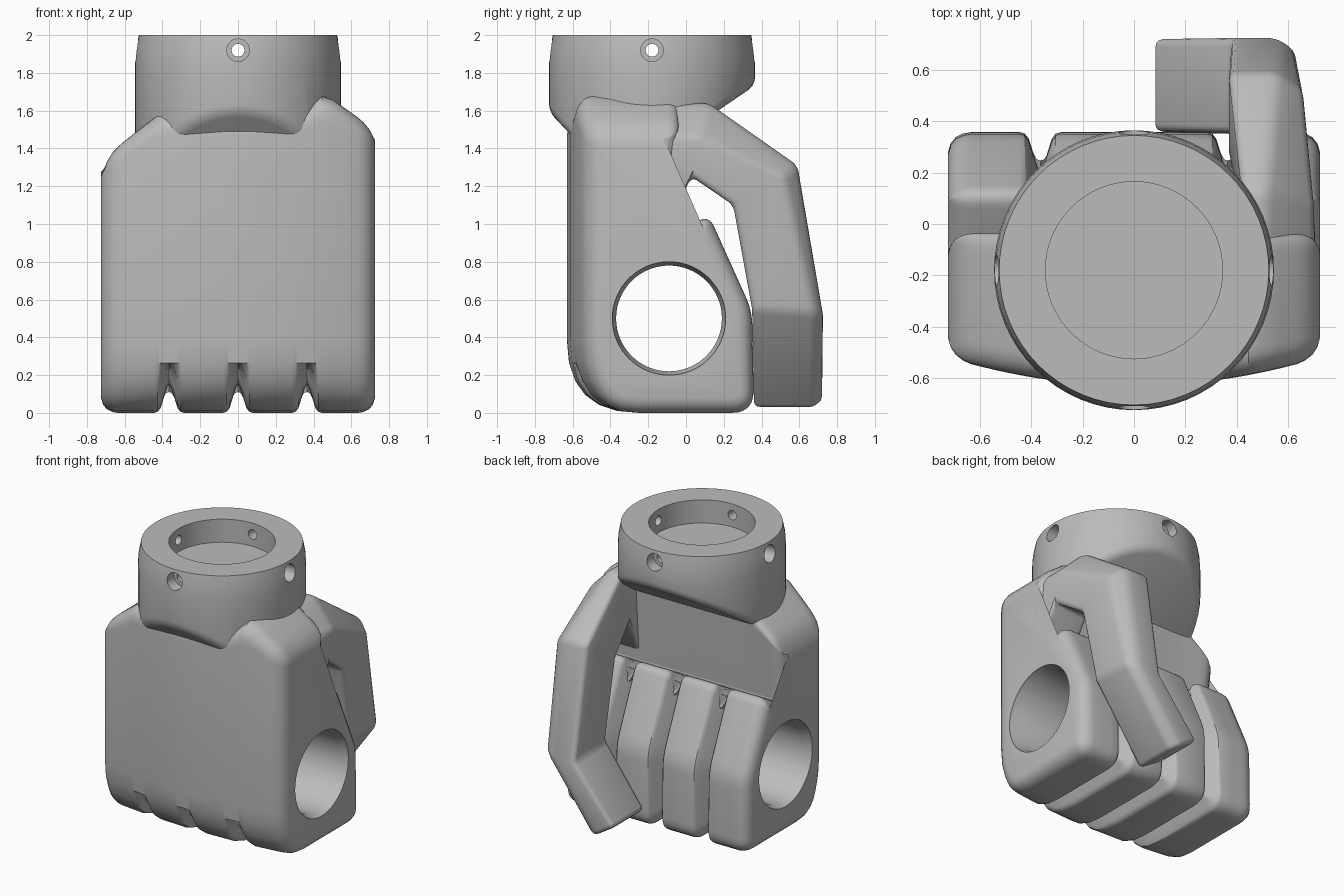
import bpy, bmesh, math
from mathutils import Vector, Matrix

if "Cube" in bpy.data.objects:
    bpy.data.objects.remove(bpy.data.objects["Cube"], do_unlink=True)

grey = bpy.data.materials.new("plain grey")
grey.use_nodes = True
grey.diffuse_color = (0.5, 0.5, 0.5, 1)
grey.node_tree.nodes["Principled BSDF"].inputs["Base Color"].default_value = (0.5, 0.5, 0.5, 1)


def finish(name, bm):
    bmesh.ops.recalc_face_normals(bm, faces=bm.faces)
    mesh = bpy.data.meshes.new(name)
    bm.to_mesh(mesh)
    bm.free()
    mesh.materials.append(grey)
    ob = bpy.data.objects.new(name, mesh)
    bpy.context.collection.objects.link(ob)
    return ob


def loft(rings):
    """Skin a list of equal-length closed rings and cap both ends."""
    bm = bmesh.new()
    rows = [[bm.verts.new(p) for p in ring] for ring in rings]
    n = len(rows[0])
    for a, b in zip(rows, rows[1:]):
        for i in range(n):
            bm.faces.new((a[i], a[(i + 1) % n], b[(i + 1) % n], b[i]))
    bm.faces.new(rows[0])
    bm.faces.new(rows[-1])
    return bm


def turned(profile, matrix, seg=64):
    """Solid of revolution from (height, radius) pairs along local z."""
    angles = [2 * math.pi * i / seg for i in range(seg)]
    return loft([[matrix @ Vector((r * math.cos(a), r * math.sin(a), h)) for a in angles]
                 for h, r in profile])


def use(ob):
    bpy.ops.object.select_all(action='DESELECT')
    ob.select_set(True)
    bpy.context.view_layer.objects.active = ob


def cut(ob, bm):
    cutter = finish("cutter", bm)
    cutter.hide_render = True
    mod = ob.modifiers.new("cut", 'BOOLEAN')
    mod.operation = 'DIFFERENCE'
    mod.solver = 'EXACT'
    mod.object = cutter
    use(ob)
    bpy.ops.object.modifier_apply(modifier=mod.name)
    bpy.data.objects.remove(cutter, do_unlink=True)


def smooth(ob, angle=35):
    use(ob)
    bpy.ops.object.shade_smooth_by_angle(angle=math.radians(angle))


def rounded(points, steps=6):
    """Round each (y, z, radius) corner of a closed outline."""
    out = []
    for i, (y, z, r) in enumerate(points):
        p = Vector((y, z))
        a = p + (Vector(points[i - 1][:2]) - p).normalized() * r
        b = p + (Vector(points[(i + 1) % len(points)][:2]) - p).normalized() * r
        for k in range(steps + 1):
            t = k / steps
            out.append(a * (1 - t) ** 2 + p * 2 * t * (1 - t) + b * t * t)
    return out


def normals(outline):
    res = []
    for i, p in enumerate(outline):
        d = (outline[(i + 1) % len(outline)] - outline[i - 1]).normalized()
        res.append(Vector((d.y, -d.x)))
    return res


def interp(table, x):
    for (x0, v0), (x1, v1) in zip(table, table[1:]):
        if x <= x1:
            return v0 + (v1 - v0) * (x - x0) / (x1 - x0)
    return table[-1][1]


def clamp(v):
    return max(0.0, min(1.0, v))


# Fist: side outline swept across the hand, pinched between the fingers
side = rounded([(-0.63, 1.6, 0.12), (-0.63, 0, 0.38), (0.36, 0, 0.12), (0.35, 0.54, 0.08),
                (0.12, 1.05, 0.07), (-0.1, 0.92, 0.02), (-0.03, 1.6, 0.08)])
outward = normals(side)
top_line = [(-0.725, 1.3), (-0.68, 1.37), (-0.6, 1.44), (-0.42, 1.58), (0, 1.58),
            (0.36, 1.62), (0.45, 1.68), (0.5, 1.66), (0.725, 1.5)]
half = 0.725
end_inset = [(0, 0.08), (0.01, 0.045), (0.03, 0.02), (0.06, 0.005), (0.09, 0)]
groove = [(0, 0.15), (0.012, 0.13), (0.045, 0.025), (0.06, 0.006), (0.08, 0)]
knuckle_gaps = (-0.365, 0, 0.365)

stations = {round(s * (half - d), 4) for d, _ in end_inset for s in (-1, 1)}
stations |= {round(g + s * d, 4) for g in knuckle_gaps for d, _ in groove for s in (-1, 1)}
stations |= {-0.6, -0.53, 0.5, 0.57}


def fist_ring(x):
    edge = interp(end_inset, half - abs(x))
    pinch = max(interp(groove, abs(x - g)) for g in knuckle_gaps)
    ring = []
    for p, n in zip(side, outward):
        if p.x > -0.05:
            w = 1 if p.y < 1.06 else 0
        else:
            w = clamp((0.25 - p.y) / 0.08)
        y, z = p.x, p.y
        if z > 1.1:
            z = 1.1 + (z - 1.1) * (interp(top_line, x) - 1.1) / 0.5
        if y < -0.3:
            y += 0.11 * (x / half) ** 2 * clamp((-0.3 - y) / 0.3)
        d = edge + pinch * w
        ring.append((x, y - n.x * d, z - n.y * d))
    return ring


fist = finish("fist", loft([fist_ring(x) for x in sorted(stations)]))

# Grip hole with a flared rim at both ends
across = Matrix.Translation((0, -0.09, 0.5)) @ Matrix.Rotation(math.pi / 2, 4, 'Y')
cut(fist, turned([(-0.8, 0.3), (-0.71, 0.3), (-0.67, 0.28), (0.67, 0.28), (0.71, 0.3), (0.8, 0.3)],
                 across))
smooth(fist)

# Thumb: bent bar, each section given as top edge, shoulder, outer side, inner side
thumb_rings = [
    [(0.44, -0.4, 1.63), (0.5, -0.4, 1.63), (0.71, -0.4, 1.46), (0.71, -0.12, 0.95), (0.44, -0.12, 0.95)],
    [(0.42, 0.12, 1.64), (0.52, 0.12, 1.64), (0.7, 0.08, 1.46), (0.7, 0.03, 1.25), (0.42, 0.03, 1.25)],
    [(0.37, 0.59, 1.31), (0.56, 0.59, 1.31), (0.66, 0.52, 1.25), (0.66, 0.25, 1.1), (0.37, 0.25, 1.1)],
    [(0.38, 0.725, 0.52), (0.56, 0.725, 0.52), (0.63, 0.68, 0.53), (0.63, 0.35, 0.55), (0.38, 0.35, 0.55)],
    [(0.07, 0.72, 0.14), (0.21, 0.72, 0.05), (0.26, 0.68, 0.02), (0.26, 0.36, 0.02), (0.07, 0.36, 0.14)],
]
thumb = finish("thumb", loft(thumb_rings))
bevel = thumb.modifiers.new("soft edges", 'BEVEL')
bevel.width = 0.04
bevel.segments = 3
bevel.angle_limit = math.radians(20)
use(thumb)
bpy.ops.object.modifier_apply(modifier=bevel.name)
smooth(thumb)

# Wrist collar: turned ring with a slanted, softened underside
cy = -0.18
bm = turned([(1.2, 0.545), (1.84, 0.545), (1.92, 0.54), (2, 0.525)], Matrix.Translation((0, cy, 0)))
for point, normal in (((0, 0, 1.43), (0, 0, -1)),
                      ((0, 0.36, 1.73), (0, 0.56, -0.82)),
                      ((0, -0.73, 1.6), (0, -0.73, -0.68))):
    geom = bm.verts[:] + bm.edges[:] + bm.faces[:]
    bmesh.ops.bisect_plane(bm, geom=geom, plane_co=point, plane_no=normal, clear_outer=True)
    bmesh.ops.holes_fill(bm, edges=[e for e in bm.edges if e.is_boundary])
bmesh.ops.recalc_face_normals(bm, faces=bm.faces)
sharp = [e for e in bm.edges if max(v.co.z for v in e.verts) < 1.8
         and e.calc_face_angle(0) > math.radians(25)]
bmesh.ops.bevel(bm, geom=sharp, offset=0.04, segments=3, profile=0.5, affect='EDGES')
wrist = finish("wrist_collar", bm)

# Socket and four countersunk screw holes
cut(wrist, turned([(1.835, 0.345), (2.1, 0.345)], Matrix.Translation((0, cy, 0))))
for k in range(4):
    turn = (Matrix.Translation((0, cy, 1.92)) @ Matrix.Rotation(k * math.pi / 2, 4, 'Z')
            @ Matrix.Rotation(math.pi / 2, 4, 'Y'))
    cut(wrist, turned([(0.2, 0.034), (0.46, 0.034), (0.46, 0.06), (0.7, 0.06)], turn, 24))
smooth(wrist)
